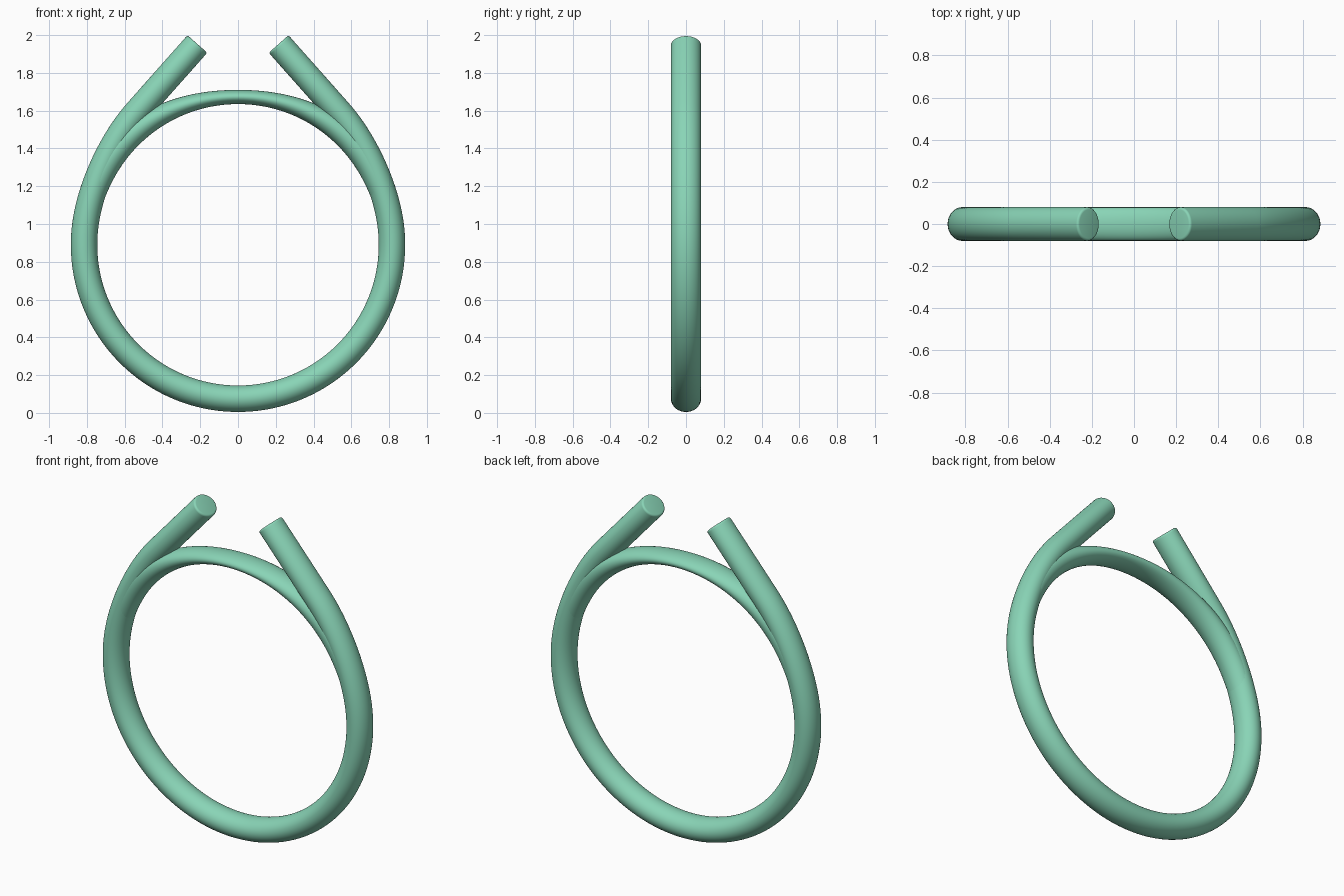
import bpy, bmesh
from math import sin, cos, pi, radians
from mathutils import Vector

if "Cube" in bpy.data.objects:
    bpy.data.objects.remove(bpy.data.objects["Cube"])

CZ, R = 0.89, 0.815          # ring centre height and centreline radius
HR, HY = 0.07, 0.08          # half thickness: radial, depth
SIDES = 40

mat = bpy.data.materials.new("green")
mat.diffuse_color = (0.25, 0.66, 0.47, 1)
mat.use_nodes = True
mat.node_tree.nodes["Principled BSDF"].inputs["Base Color"].default_value = mat.diffuse_color


def smooth(t):
    t = max(0.0, min(1.0, t))
    return t * t * (3 - 2 * t)


def sweep(name, stations):
    """Skin elliptical sections; station = (point, normal, half radial, half depth)."""
    bm = bmesh.new()
    rings = []
    for p, n, hr, hy in stations:
        ring = []
        for i in range(SIDES):
            a = 2 * pi * i / SIDES
            q = p + n * hr * cos(a)
            ring.append(bm.verts.new((q.x, hy * sin(a), q.y)))
        rings.append(ring)
    for a, b in zip(rings, rings[1:]):
        for i in range(SIDES):
            j = (i + 1) % SIDES
            bm.faces.new((a[i], a[j], b[j], b[i]))
    bm.faces.new(rings[0])
    bm.faces.new(rings[-1])
    bmesh.ops.recalc_face_normals(bm, faces=bm.faces)
    me = bpy.data.meshes.new(name)
    bm.to_mesh(me)
    bm.free()
    me.materials.append(mat)
    ob = bpy.data.objects.new(name, me)
    bpy.context.collection.objects.link(ob)
    bpy.context.view_layer.objects.active = ob
    ob.select_set(True)
    bpy.ops.object.shade_smooth_by_angle(angle=radians(40))
    ob.select_set(False)


def polar(a, r):
    """Point at angle a from the top of the ring, positive to the right."""
    return Vector((r * sin(a), CZ + r * cos(a)))


# Right half of the main tube, from the bottom up to the cut end
half = []
A = radians(80)
for i in range(49):
    a = pi + (A - pi) * i / 48
    half.append((polar(a, R), Vector((sin(a), cos(a))), HR, HY))

# Curve blending the ring into the straight arm
d = Vector((-0.664, 0.748)).normalized()
end = Vector((0.215, 1.953))
p0, p3 = polar(A, R), end - d * 0.48
p1, p2 = Vector((0.769, 1.224)), p3 - d * 0.193
for i in range(1, 21):
    t = i / 20
    u = 1 - t
    p = p0 * u**3 + p1 * 3*u*u*t + p2 * 3*u*t*t + p3 * t**3
    g = ((p1 - p0) * u*u + (p2 - p1) * 2*u*t + (p3 - p2) * t*t).normalized()
    half.append((p, Vector((g.y, -g.x)), HR, HY))

# Straight arm with a softly rounded end
n = Vector((d.y, -d.x))
B = 0.012
for i in range(5):
    a = pi / 2 * i / 4
    inset = B * (1 - cos(a))
    half.append((end - d * B * (1 - sin(a)), n, HR - inset, HY - inset))

# Mirror the half to make one continuous tube
flip = lambda v: Vector((-v.x, v.y))
left = [(flip(p), flip(m), hr, hy) for p, m, hr, hy in half[1:]]
sweep("hoop_with_arms", left[::-1] + half)

# Thinner bridge closing the ring between the arms
bridge = []
for i in range(-40, 41):
    a = radians(82) * i / 40
    k = abs(a)
    thick = 0.075 + 0.065 * smooth(k / radians(60))
    sink = 0.005 * smooth((k - radians(62)) / radians(18))
    bridge.append((polar(a, 0.745 + thick / 2), Vector((sin(a), cos(a))),
                   thick / 2 - sink, HY - 0.001 - sink))
sweep("top_bridge", bridge)
